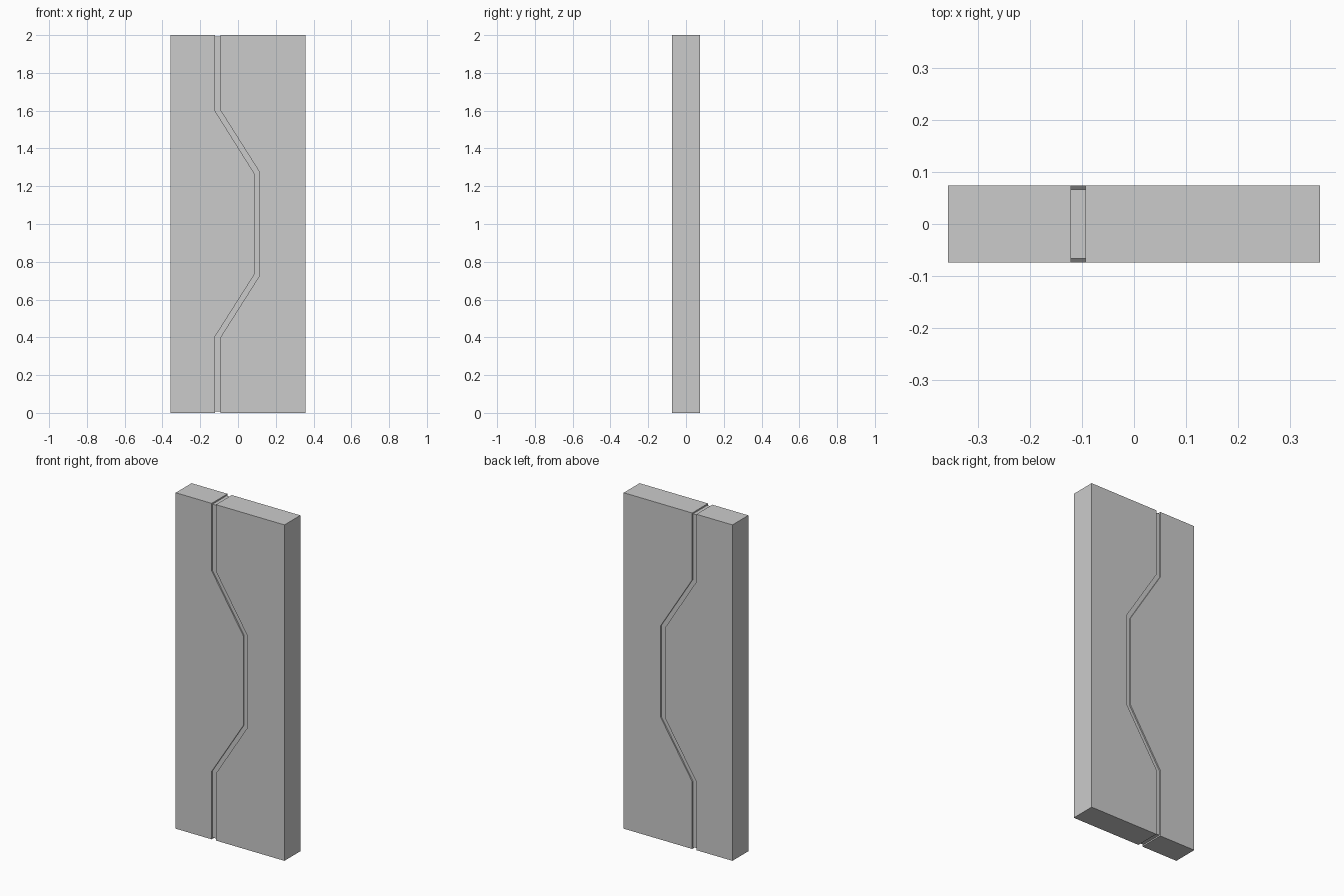
import bpy, bmesh

if "Cube" in bpy.data.objects:
    bpy.data.objects.remove(bpy.data.objects["Cube"])

W, D, H = 0.358, 0.0745, 2.0   # half width, half depth, height
INSET = 0.008                  # seam recess

# Zigzag seam edges, bottom to top (x, z)
left_edge = [(-0.121, 0), (-0.121, 0.405), (0.087, 0.733),
             (0.087, 1.267), (-0.121, 1.598), (-0.121, H)]
right_edge = [(-0.093, 0), (-0.093, 0.400), (0.115, 0.728),
              (0.115, 1.273), (-0.093, 1.602), (-0.093, H)]


def slab(name, outline, half_depth):
    """Extrude an x-z outline symmetrically along y."""
    bm = bmesh.new()
    face = bm.faces.new([bm.verts.new((x, -half_depth, z)) for x, z in outline])
    ext = bmesh.ops.extrude_face_region(bm, geom=[face], use_keep_orig=True)
    verts = [v for v in ext["geom"] if isinstance(v, bmesh.types.BMVert)]
    bmesh.ops.translate(bm, verts=verts, vec=(0, 2 * half_depth, 0))
    bmesh.ops.recalc_face_normals(bm, faces=bm.faces[:])
    mesh = bpy.data.meshes.new(name)
    bm.to_mesh(mesh)
    bm.free()
    obj = bpy.data.objects.new(name, mesh)
    bpy.context.collection.objects.link(obj)
    return obj


def trimmed(edge):
    """Pull the seam ends in from the top and bottom."""
    return [(x, min(max(z, INSET), H - INSET)) for x, z in edge]


# Two interlocking door leaves
slab("left_leaf", [(-W, 0)] + left_edge + [(-W, H)], D)
slab("right_leaf", [(W, 0), (W, H)] + right_edge[::-1], D)

# Recessed strip filling the seam
slab("seam_strip", trimmed(left_edge) + trimmed(right_edge)[::-1], D - INSET)
